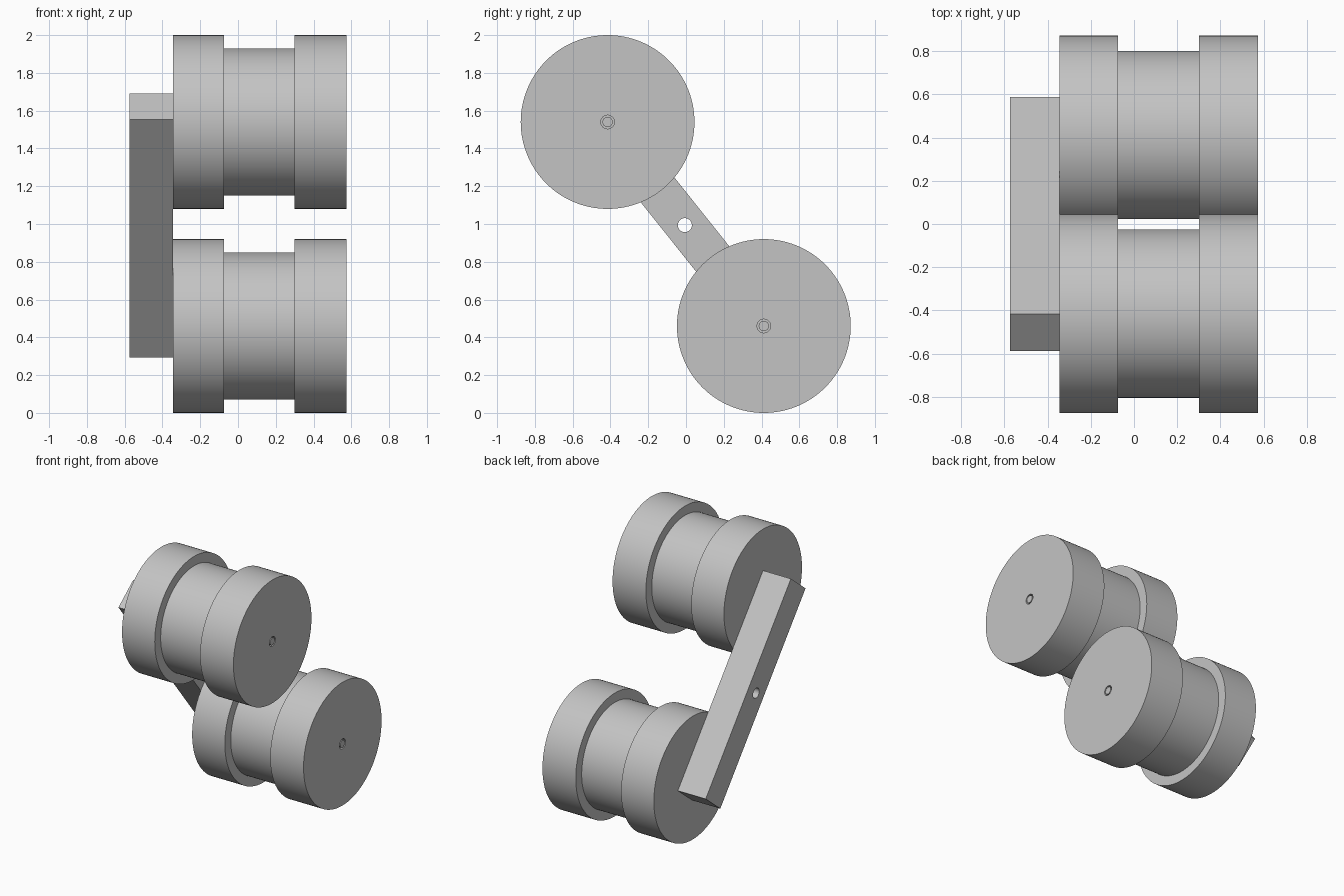
import bpy, bmesh, math
from mathutils import Vector, Matrix

if "Cube" in bpy.data.objects:
    bpy.data.objects.remove(bpy.data.objects["Cube"], do_unlink=True)

grey = bpy.data.materials.new("light_grey")
grey.use_nodes = True
grey.diffuse_color = (0.55, 0.55, 0.55, 1)
bsdf = next(n for n in grey.node_tree.nodes if n.type == 'BSDF_PRINCIPLED')
bsdf.inputs["Base Color"].default_value = (0.55, 0.55, 0.55, 1)

BAR_LEFT, BAR_RIGHT = -0.575, -0.345
ROLLER_END = 0.575
BORE, PIN = 0.036, 0.027


def lathe(name, profile, y, z, steps):
    """Turn a closed (x, radius) profile about a line parallel to x."""
    bm = bmesh.new()
    verts = [bm.verts.new((x, 0, r)) for x, r in profile]
    edges = [bm.edges.new((verts[i - 1], verts[i])) for i in range(len(verts))]
    bmesh.ops.spin(bm, geom=verts + edges, cent=(0, 0, 0), axis=(1, 0, 0),
                   angle=math.tau, steps=steps, use_merge=True)
    bmesh.ops.remove_doubles(bm, verts=bm.verts, dist=1e-5)
    return finish(name, bm, (0, y, z))


def rod(name, radius, x0, x1, y, z, steps=32):
    """Solid cylinder along x."""
    bm = bmesh.new()
    bmesh.ops.create_cone(bm, cap_ends=True, segments=steps, radius1=radius,
                          radius2=radius, depth=x1 - x0,
                          matrix=Matrix.Rotation(math.pi / 2, 4, 'Y'))
    return finish(name, bm, ((x0 + x1) / 2, y, z))


def finish(name, bm, location):
    bmesh.ops.recalc_face_normals(bm, faces=bm.faces)
    mesh = bpy.data.meshes.new(name)
    bm.to_mesh(mesh)
    bm.free()
    mesh.materials.append(grey)
    ob = bpy.data.objects.new(name, mesh)
    bpy.context.collection.objects.link(ob)
    ob.location = location
    bpy.ops.object.select_all(action='DESELECT')
    ob.select_set(True)
    bpy.context.view_layer.objects.active = ob
    bpy.ops.object.shade_smooth_by_angle(angle=math.radians(30))
    return ob


# Grooved rollers, each turning on a flush axle pin
flange, groove = 0.46, 0.39
roller_profile = [(BAR_RIGHT, BORE), (BAR_RIGHT, flange), (-0.075, flange),
                  (-0.075, groove), (0.3, groove), (0.3, flange),
                  (ROLLER_END, flange), (ROLLER_END, BORE)]
for side, y, z in (("upper", -0.415, 1.54), ("lower", 0.412, 0.46)):
    lathe(side + "_roller", roller_profile, y, z, 128)
    rod(side + "_axle", PIN, BAR_RIGHT - 0.05, ROLLER_END, y, z)

# Slanted link bar joining the two axles
bm = bmesh.new()
bmesh.ops.create_cube(bm, size=1)
bmesh.ops.scale(bm, verts=bm.verts, vec=Vector((BAR_RIGHT - BAR_LEFT, 0.221, 1.612)))
bmesh.ops.rotate(bm, verts=bm.verts, matrix=Matrix.Rotation(math.atan2(1.005, 1.26), 3, 'X'))
bar = finish("link_bar", bm, ((BAR_LEFT + BAR_RIGHT) / 2, 0, 0.992))

# Pivot hole through the middle of the bar
cutter = rod("pivot_hole_cutter", 0.037, BAR_LEFT - 0.1, BAR_RIGHT + 0.1, -0.006, 0.994, 48)
cutter.hide_render = True
cutter.hide_set(True)
cutter.display_type = 'WIRE'
hole = bar.modifiers.new("pivot_hole", 'BOOLEAN')
hole.operation = 'DIFFERENCE'
hole.solver = 'EXACT'
hole.object = cutter
bpy.context.view_layer.objects.active = bar
bar.select_set(True)
bpy.ops.object.modifier_move_to_index(modifier="pivot_hole", index=0)
bpy.ops.object.modifier_apply(modifier="pivot_hole")
bpy.data.objects.remove(cutter, do_unlink=True)
bpy.ops.object.shade_smooth_by_angle(angle=math.radians(30))
